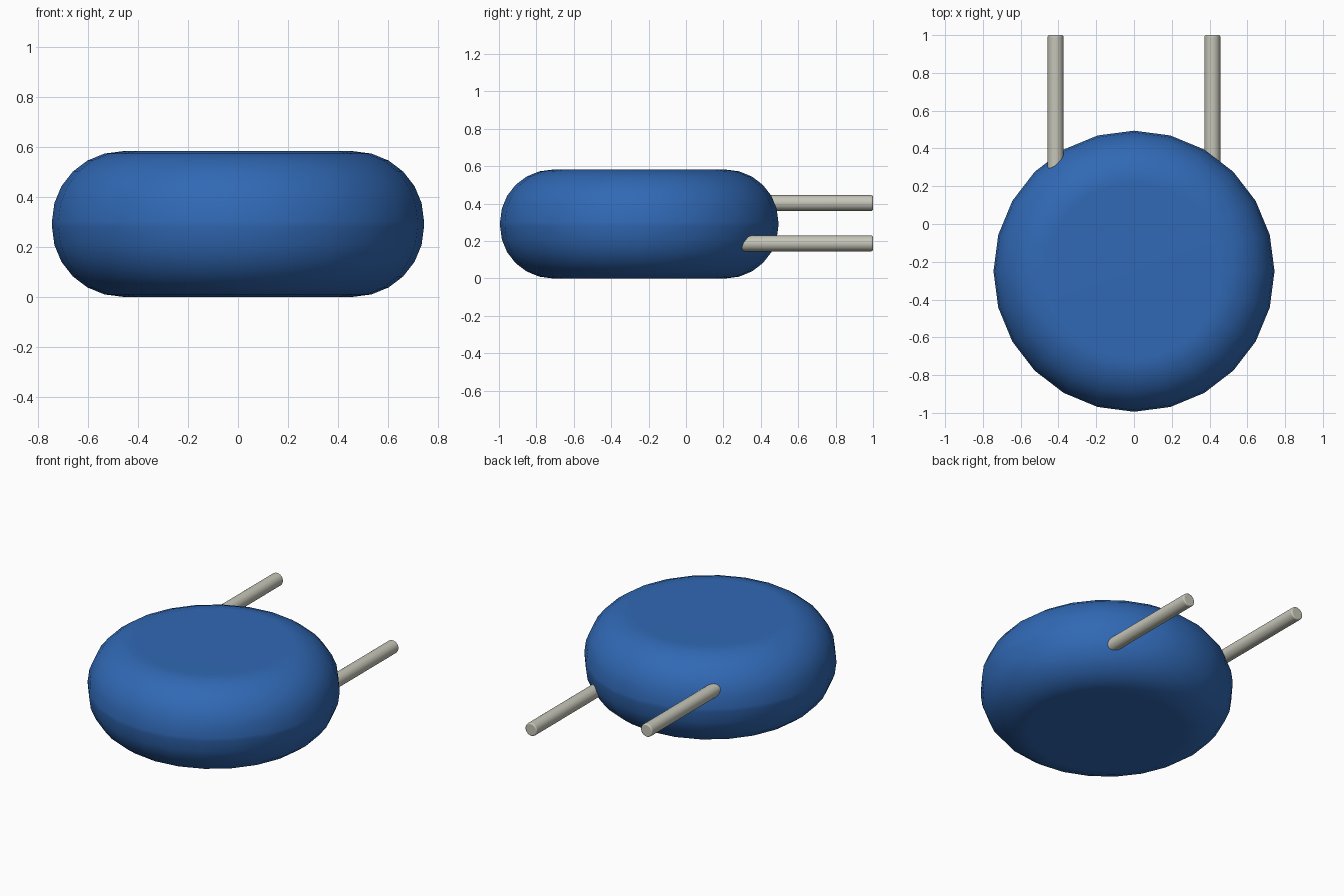
import bpy
import math

if "Cube" in bpy.data.objects:
    bpy.data.objects.remove(bpy.data.objects["Cube"], do_unlink=True)


def make_material(name, rgb):
    mat = bpy.data.materials.new(name)
    mat.use_nodes = True
    mat.diffuse_color = (*rgb, 1)
    bsdf = next(n for n in mat.node_tree.nodes if n.type == 'BSDF_PRINCIPLED')
    bsdf.inputs["Base Color"].default_value = (*rgb, 1)
    return mat


def rounded_cylinder(name, mat, sides, radius, depth, location, bevel, segments, rotation=(0, 0, 0)):
    """Smooth cylinder whose two rims are rounded by a bevel."""
    bpy.ops.mesh.primitive_cylinder_add(vertices=sides, radius=radius, depth=depth,
                                        location=location, rotation=rotation)
    obj = bpy.context.object
    obj.name = name
    obj.data.materials.append(mat)
    bpy.ops.object.shade_smooth()
    mod = obj.modifiers.new("round_rims", 'BEVEL')
    mod.width = bevel
    mod.segments = segments
    mod.limit_method = 'ANGLE'
    mod.angle_limit = math.radians(40)
    # Keeps the end caps evenly flat against the smooth rims
    obj.modifiers.new("flat_caps", 'WEIGHTED_NORMAL')
    return obj


blue = make_material("blue", (0.03, 0.14, 0.46))
grey = make_material("warm_grey", (0.56, 0.56, 0.48))

# Thick round body
rounded_cylinder("body", blue, 24, 0.744, 0.582, (0, -0.25, 0.291), 0.28, 6)

# Two rods running out of the back at different heights
ROD_START, ROD_END = 0.2, 1.0
for name, x, z in (("left_rod", 0.415, 0.187), ("right_rod", -0.415, 0.403)):
    rounded_cylinder(name, grey, 24, 0.042, ROD_END - ROD_START,
                     (x, (ROD_START + ROD_END) / 2, z), 0.009, 3,
                     rotation=(math.radians(90), 0, 0))
